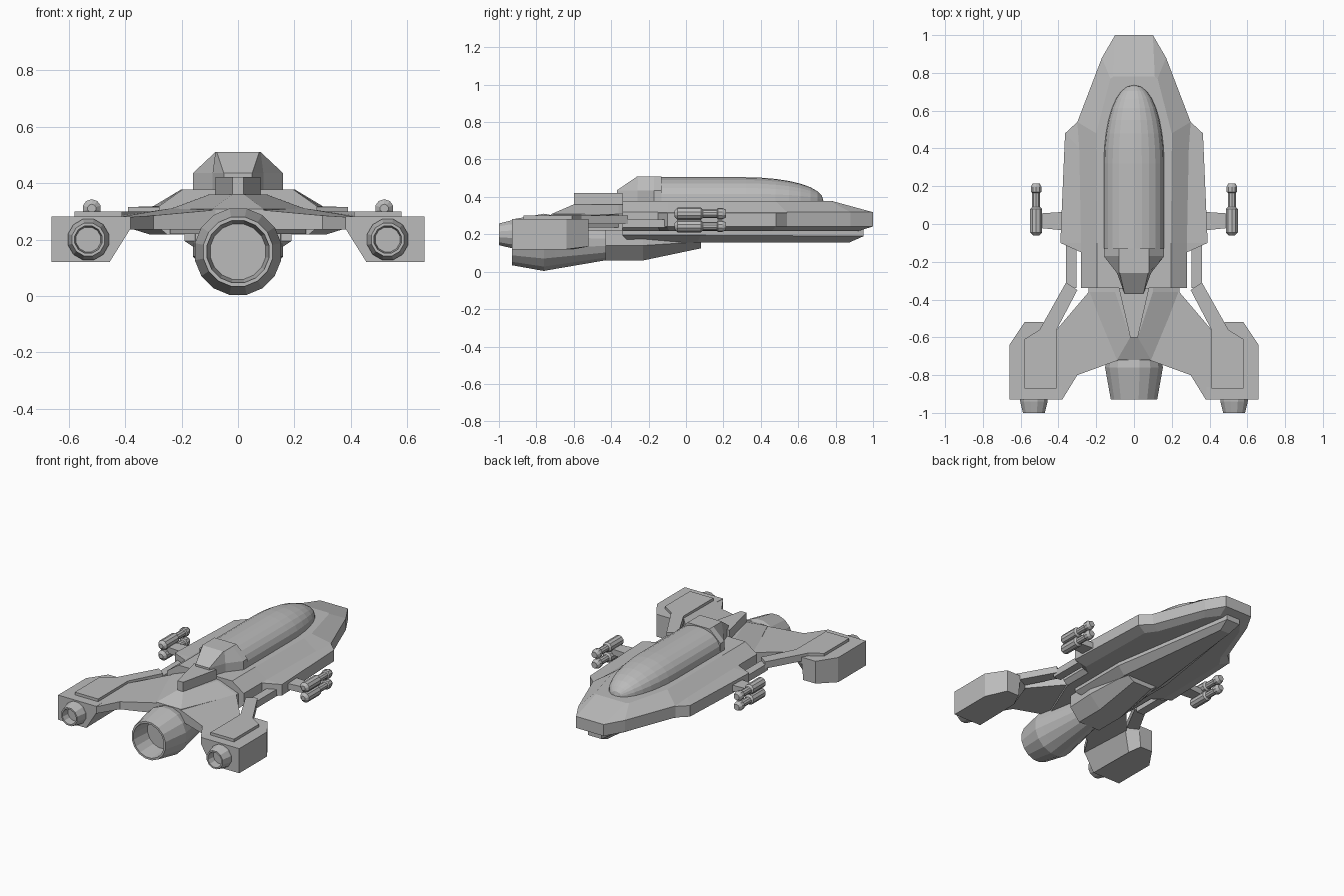
import bpy, bmesh, math

if "Cube" in bpy.data.objects:
    bpy.data.objects.remove(bpy.data.objects["Cube"], do_unlink=True)

grey = bpy.data.materials.new("hull_grey")
grey.use_nodes = True
GREY = (0.5, 0.5, 0.5, 1)
grey.diffuse_color = GREY
grey.node_tree.nodes["Principled BSDF"].inputs["Base Color"].default_value = GREY


def skin(name, rings, mirror=False):
    """Join closed rings of points into a capped solid."""
    bm = bmesh.new()
    loops = [[bm.verts.new(p) for p in ring] for ring in rings]
    n = len(loops[0])
    for a, b in zip(loops, loops[1:]):
        for i in range(n):
            j = (i + 1) % n
            bm.faces.new((a[i], a[j], b[j], b[i]))
    bm.faces.new(loops[0])
    bm.faces.new(loops[-1])
    bmesh.ops.remove_doubles(bm, verts=bm.verts, dist=0.0005)
    bmesh.ops.recalc_face_normals(bm, faces=bm.faces)
    mesh = bpy.data.meshes.new(name)
    bm.to_mesh(mesh)
    bm.free()
    mesh.materials.append(grey)
    obj = bpy.data.objects.new(name, mesh)
    bpy.context.collection.objects.link(obj)
    if mirror:
        mod = obj.modifiers.new("Mirror", "MIRROR")
        mod.use_mirror_merge = False
    return obj


def ring(z, pts):
    """Points without a height of their own take z."""
    return [(p[0], p[1], p[2] if len(p) > 2 else z) for p in pts]


def both(z, half):
    """Symmetric ring from its +x half."""
    r = ring(z, half)
    return r + [(-x, y, h) for x, y, h in reversed(r)]


def slab(name, outline, low, high):
    """Flat plate on both sides; outline points may carry their own top height."""
    return skin(name, [[(p[0], p[1], low) for p in outline], ring(high, outline)], True)


def lathe(name, x, z, profile, sides, mirror=False):
    """Turn (radius, y) points about a fore-aft axis."""
    rings = []
    for r, y in profile:
        rings.append([(x + r * math.cos(math.tau * (i + 0.5) / sides), y,
                       z + r * math.sin(math.tau * (i + 0.5) / sides)) for i in range(sides)])
    return skin(name, rings, mirror)


# Main hull: belly, side band, shoulder and raised deck
edge = [(.10, 1), (.17, .88), (.30, .54), (.365, .48), (.39, -.10), (.28, -.15), (.28, -.34)]
belly = [(.08, .92), (.14, .84), (.25, .53), (.30, .46), (.31, -.09), (.25, -.14), (.25, -.34)]
shoulder = edge[:3] + [(.29, .40), (.28, -.10)] + edge[5:]
deck = [(.11, .78), (.125, .77), (.20, .48), (.20, .40), (.195, -.10), (.195, -.15), (.195, -.34)]
skin("hull", [both(.217, belly), both(.242, edge), both(.315, edge),
              both(.318, shoulder), both(.378, deck)])

# Long keel and belly housing under the hull
skin("keel", [both(.155, [(.035, .87), (.13, .06), (.13, -.3)]),
              both(.195, [(.05, .95, .19), (.19, .08), (.19, -.34)]),
              both(.225, [(.05, .95), (.19, .08), (.19, -.34)])])
skin("belly_housing", [both(.06, [(.07, .08, .125), (.08, -.23), (.08, -.43)]),
                       both(.14, [(.12, .08, .16), (.16, -.23), (.15, -.43)]),
                       both(.23, [(.12, .08), (.16, -.23), (.15, -.43)])])

# Rounded canopy with a blunt back end and a tapering front
stations = [(-.15, 1), (.32, 1)]
for k in range(1, 9):
    a = math.pi / 2 * k / 8
    stations.append((.32 + .415 * math.sin(a), max(math.cos(a), .01) ** .9))
skin("canopy", [[(.16 * s * math.cos(math.pi * i / 12), y,
                  .375 + .13 * s * math.sin(math.pi * i / 12) ** .85) for i in range(13)]
                for y, s in stations])

# Dorsal block behind the canopy and its tail fairing
block = [(.16, -.13), (.16, -.17), (.09, -.26), (.05, -.37)]
skin("dorsal_block", [both(.36, block), both(.435, block),
                      both(.51, [(.08, -.13), (.08, -.17), (.08, -.255), (.075, -.26)])])
fairing = [(.08, -.34), (.02, -.60)]
skin("tail_fairing", [both(.33, fairing), both(.422, fairing)])

# Rear deck ridge between the wings
skin("rear_ridge", [both(.22, [(.24, -.33), (.24, -.36), (.09, -.72)]),
                    both(.308, [(.24, -.33), (.24, -.36), (.09, -.72)]),
                    both(.36, [(.10, -.33), (.10, -.36), (.02, -.60)])])

# Wings, nacelles and raised wing plates
slab("wings", [(0, -.35, .31), (.24, -.36, .31), (.41, -.56, .285), (.42, -.90, .28),
               (.38, -.93, .28), (.30, -.80, .285), (.08, -.72, .305), (0, -.72, .305)], .235, .28)
pod_top = [(.40, -.56), (.48, -.52), (.58, -.52), (.66, -.64), (.66, -.89), (.66, -.93), (.38, -.93)]
pod_low = [(.46, -.60), (.49, -.52, .135), (.58, -.52, .135), (.66, -.64), (.66, -.89),
           (.66, -.93), (.455, -.93)]
skin("nacelles", [ring(.12, pod_low), ring(.24, pod_top), ring(.282, pod_top)], True)
slab("wing_plates", [(.36, -.31), (.30, -.35), (.41, -.56), (.41, -.87), (.58, -.87),
                     (.58, -.61), (.50, -.56)], .255, .30)
slab("wing_struts", [(.305, -.10), (.36, -.10), (.36, -.34), (.305, -.34)], .235, .28)

# Engine nozzles with hollow ends
lathe("main_engine", 0, .157, [(.09, -.38), (.098, -.43), (.145, -.70), (.156, -.76), (.125, -.93),
                               (.112, -.93), (.10, -.80), (.001, -.80)], 16)
lathe("side_engines", .53, .20, [(.075, -.90), (.075, -.94), (.06, -1), (.05, -1),
                                 (.045, -.95), (.001, -.95)], 12, True)

# Twin guns on short pylons
slab("gun_pylons", [(.36, .065), (.51, .055), (.51, -.02), (.36, -.035)], .255, .295)
for label, z in (("upper", .31), ("lower", .243)):
    lathe(label + "_guns", .518, z, [(.015, -.062), (.033, -.045), (.033, .08), (.022, .09),
                                     (.022, .165), (.03, .17), (.03, .195), (.02, .215)], 10, True)
